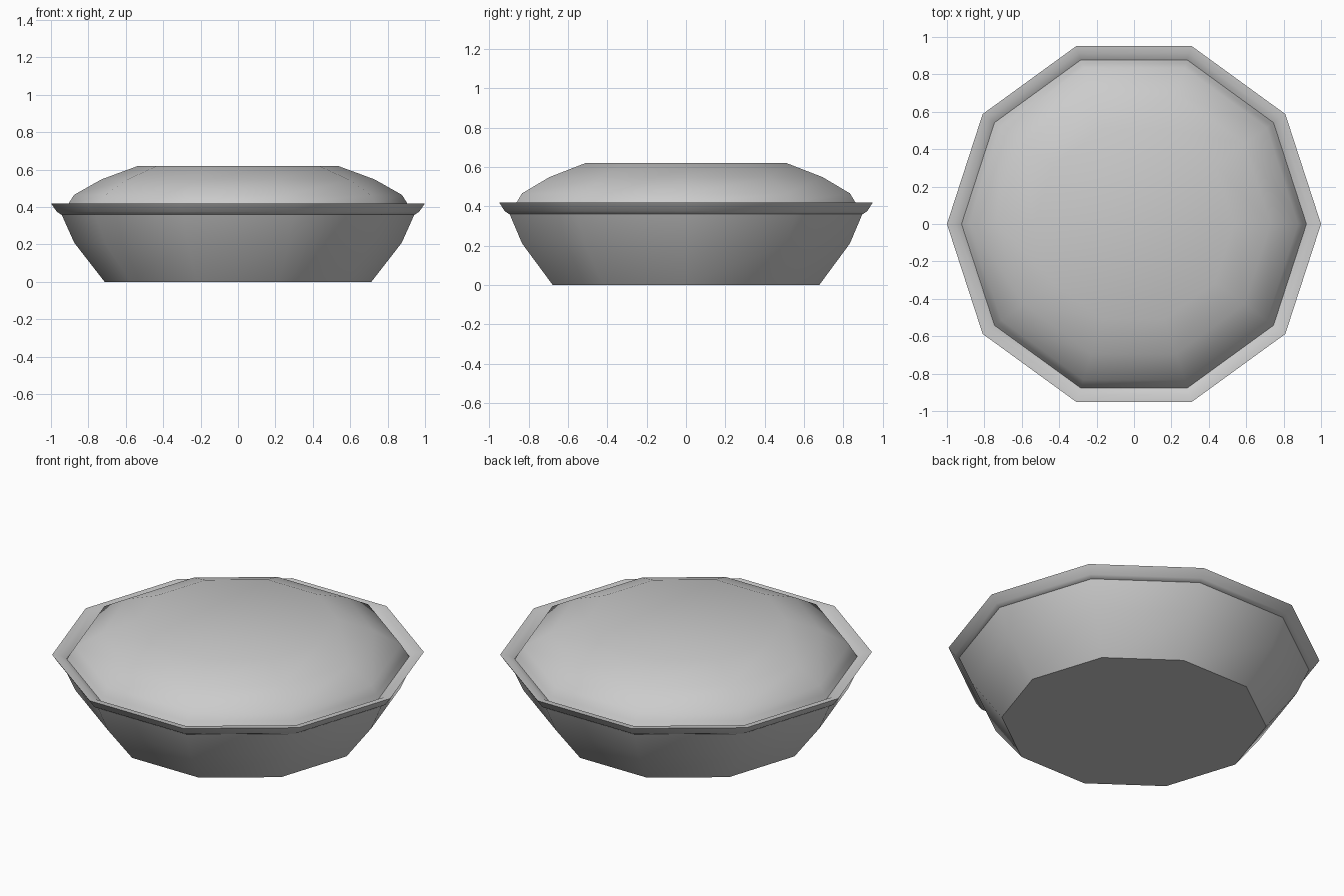
import bpy, bmesh
from math import cos, sin, tau, radians

if "Cube" in bpy.data.objects:
    bpy.data.objects.remove(bpy.data.objects["Cube"])

SIDES = 10


def lathe(name, profile, cap_start=False, cap_end=False, closed=False):
    """Spin a (radius, z) profile into a ten-sided solid."""
    bm = bmesh.new()
    rings = [[bm.verts.new((r * cos(tau * i / SIDES), r * sin(tau * i / SIDES), z))
              for i in range(SIDES)] for r, z in profile]
    pairs = list(zip(rings, rings[1:]))
    if closed:
        pairs.append((rings[-1], rings[0]))
    for a, b in pairs:
        for i in range(SIDES):
            j = (i + 1) % SIDES
            bm.faces.new((a[i], a[j], b[j], b[i]))
    if cap_start:
        bm.faces.new(rings[0][::-1])
    if cap_end:
        bm.faces.new(rings[-1])
    bmesh.ops.recalc_face_normals(bm, faces=bm.faces)
    mesh = bpy.data.meshes.new(name)
    bm.to_mesh(mesh)
    bm.free()
    obj = bpy.data.objects.new(name, mesh)
    bpy.context.collection.objects.link(obj)
    bpy.ops.object.select_all(action='DESELECT')
    obj.select_set(True)
    bpy.context.view_layer.objects.active = obj
    bpy.ops.object.shade_smooth_by_angle(angle=radians(40))
    return obj


# Flared dish with a flat base
lathe("dish", [(0.713, 0), (0.876, 0.21), (0.943, 0.36)], cap_start=True)

# Overhanging rim
lathe("rim", [(0.925, 0.36), (0.945, 0.36), (0.968, 0.374),
              (1.0, 0.42), (0.96, 0.417), (0.922, 0.395)], closed=True)

# Domed filling with a flat top
lathe("filling", [(0.925, 0.385), (0.905, 0.42), (0.877, 0.465),
                  (0.73, 0.548), (0.535, 0.62)], cap_end=True)
